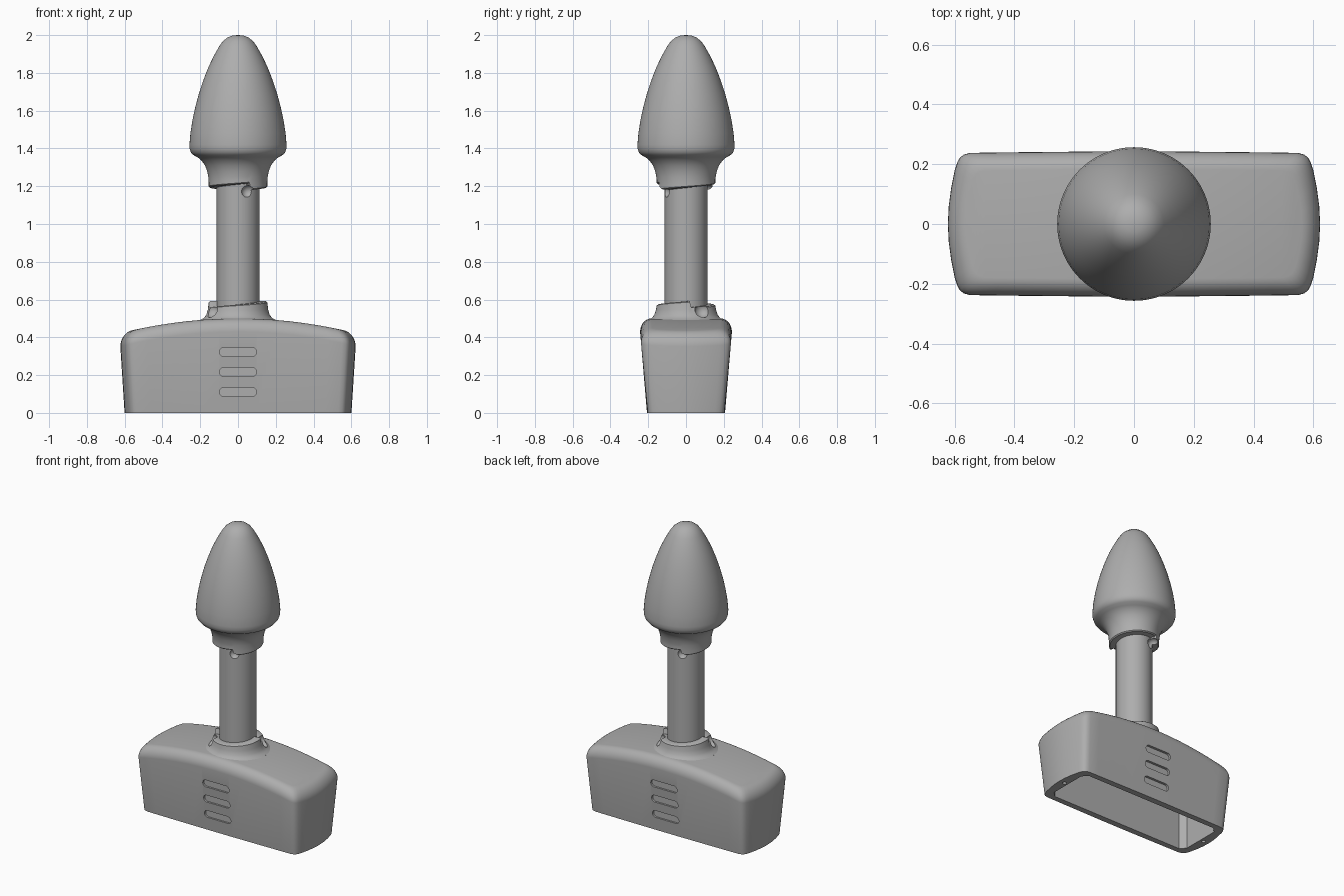
import bpy, bmesh, math
from mathutils import Vector, Matrix

default = bpy.data.objects.get("Cube")
if default:
    bpy.data.objects.remove(default, do_unlink=True)

grey = bpy.data.materials.new("plain_grey")
grey.use_nodes = True
grey.diffuse_color = (0.42, 0.42, 0.42, 1)
grey.node_tree.nodes["Principled BSDF"].inputs["Base Color"].default_value = (0.42, 0.42, 0.42, 1)


def finish(name, bm):
    bmesh.ops.remove_doubles(bm, verts=bm.verts, dist=1e-5)
    bmesh.ops.recalc_face_normals(bm, faces=bm.faces)
    mesh = bpy.data.meshes.new(name)
    bm.to_mesh(mesh)
    bm.free()
    obj = bpy.data.objects.new(name, mesh)
    bpy.context.collection.objects.link(obj)
    mesh.materials.append(grey)
    return obj


def select(obj):
    bpy.ops.object.select_all(action='DESELECT')
    obj.select_set(True)
    bpy.context.view_layer.objects.active = obj


def cut(obj, cutter):
    mod = obj.modifiers.new("cut", 'BOOLEAN')
    mod.operation, mod.solver, mod.object = 'DIFFERENCE', 'EXACT', cutter
    cutter.hide_render = True
    select(obj)
    bpy.ops.object.modifier_apply(modifier=mod.name)


def smooth(obj, degrees=35):
    select(obj)
    bpy.ops.object.shade_smooth_by_angle(angle=math.radians(degrees))


def skin(bm, rings):
    n = len(rings[0])
    for a, b in zip(rings, rings[1:]):
        for i in range(n):
            j = (i + 1) % n
            bm.faces.new((a[i], a[j], b[j], b[i]))


def lathe(name, profile, start=0, rise=0, n=96):
    """Profile of (radius, z, share of the twice-repeating spiral rise)."""
    bm = bmesh.new()
    rings = []
    for r, z, share in profile:
        ring = []
        for i in range(n):
            a = 2 * math.pi * i / n
            step = ((math.degrees(a) - start) % 180) / 180
            ring.append(bm.verts.new((r * math.cos(a), r * math.sin(a), z + share * rise * step)))
        rings.append(ring)
    skin(bm, rings)
    return finish(name, bm)


def ball_cutter(angles, radius, z, size):
    bm = bmesh.new()
    for deg in angles:
        a = math.radians(deg)
        spot = Vector((radius * math.cos(a), radius * math.sin(a), z))
        bmesh.ops.create_uvsphere(bm, u_segments=24, v_segments=16, radius=size,
                                  matrix=Matrix.Translation(spot))
    return finish("ball_cutter", bm)


# Head block: bowed ends, tapered sides, crowned top with a rounded rim
HALF = [(.623, 0), (.62, .06), (.612, .12), (.6, .18), (.592, .205), (.583, .222), (.57, .232),
        (.55, .238), (.48, .239), (.4, .24), (.3, .241), (.2, .242), (.1, .243), (0, .243)]
front = [(-x, -y) for x, y in HALF] + [(x, -y) for x, y in HALF[-2::-1]]
back = [(x, -y) for x, y in front[-2:0:-1]]
outline = front + back


def crown(x):
    return 0.5 - 0.2 * x * x


bm = bmesh.new()
rings = [[bm.verts.new((x * .964, y * .85, 0)) for x, y in outline]]
for k in range(8):
    t = math.pi / 2 * k / 7
    inset = 0.06 * (1 - math.cos(t))
    ring = []
    for x, y in outline:
        px, py = x * (1 - inset / .623), y * (1 - inset / .243)
        ring.append(bm.verts.new((px, py, crown(px) - .07 * (1 - math.sin(t)))))
    rings.append(ring)
skin(bm, rings)
bm.faces.new(rings[0])
top, n, m = rings[-1], len(outline), len(front)
for i in range(m - 1):
    quad = [top[i], top[i + 1], top[(n - i - 1) % n], top[(n - i) % n]]
    bm.faces.new(list(dict.fromkeys(quad)))
head = finish("head_block", bm)

# Hollow underside with chamfered corners
bm = bmesh.new()
bmesh.ops.create_cube(bm, size=1, matrix=Matrix.Translation((0, 0, .17))
                      @ Matrix.Diagonal((1.07, .33, .44, 1)))
upright = [e for e in bm.edges if abs(e.verts[0].co.z - e.verts[1].co.z) > .1]
bmesh.ops.bevel(bm, geom=upright, offset=.035, segments=1, affect='EDGES')
cutters = [finish("hollow_cutter", bm)]

# Pin holes in the end rims
bm = bmesh.new()
for x in (-.56, .56):
    bmesh.ops.create_cone(bm, cap_ends=True, segments=20, radius1=.012, radius2=.012, depth=.2,
                          matrix=Matrix.Translation((x, 0, 0)))
cutters.append(finish("pin_cutter", bm))

# Three shallow rounded slots on each broad side
bm = bmesh.new()
for side in (-1, 1):
    for z in (.11, .217, .322):
        wall = .2065 + .036 * z / .43
        loops = []
        for y in (wall - .014, .3):
            loop = []
            for i in range(24):
                a = 2 * math.pi * (i + .5) / 24
                shift = math.copysign(.074, math.cos(a))
                loop.append(bm.verts.new((shift + .024 * math.cos(a), side * y, z + .024 * math.sin(a))))
            loops.append(loop)
            bm.faces.new(loop)
        skin(bm, loops)
cutters.append(finish("slot_cutter", bm))
for c in cutters:
    cut(head, c)

# Handle shaft, lower spiral collar and grip with upper spiral collar
shaft = lathe("shaft", [(0, .46, 0), (.113, .46, 0), (.113, 1.25, 0), (0, 1.25, 0)])
collar = lathe("lower_collar", [
    (0, .47, 0), (.205, .47, 0), (.2, .492, 0), (.182, .502, 0), (.168, .518, 0), (.16, .54, .2),
    (.155, .553, 1), (.148, .558, 1), (.113, .559, 1), (0, .559, 1)], start=11.25, rise=.034)
grip = lathe("grip", [
    (0, 1.18, 1), (.113, 1.178, 1), (.148, 1.18, 1), (.155, 1.186, 1), (.155, 1.21, .8),
    (.157, 1.25, 0), (.163, 1.28, 0), (.175, 1.31, 0), (.193, 1.336, 0), (.215, 1.354, 0),
    (.238, 1.366, 0), (.25, 1.38, 0), (.256, 1.398, 0), (.257, 1.42, 0), (.252, 1.48, 0),
    (.241, 1.55, 0), (.226, 1.62, 0), (.207, 1.69, 0), (.184, 1.76, 0), (.157, 1.83, 0),
    (.128, 1.89, 0), (.1, 1.94, 0), (.08, 1.968, 0), (.055, 1.988, 0), (.028, 1.998, 0),
    (0, 2, 0)], start=-66, rise=.036)

# Round detents at the spiral steps
upper_balls = ball_cutter((-66, 114), .13, 1.172, .035)
lower_balls = ball_cutter((32, 212), .165, .545, .042)
for part, balls in ((grip, upper_balls), (shaft, upper_balls), (collar, lower_balls), (head, lower_balls)):
    cut(part, balls)

for c in cutters + [upper_balls, lower_balls]:
    bpy.data.objects.remove(c, do_unlink=True)
for part in (head, shaft, collar, grip):
    smooth(part)
